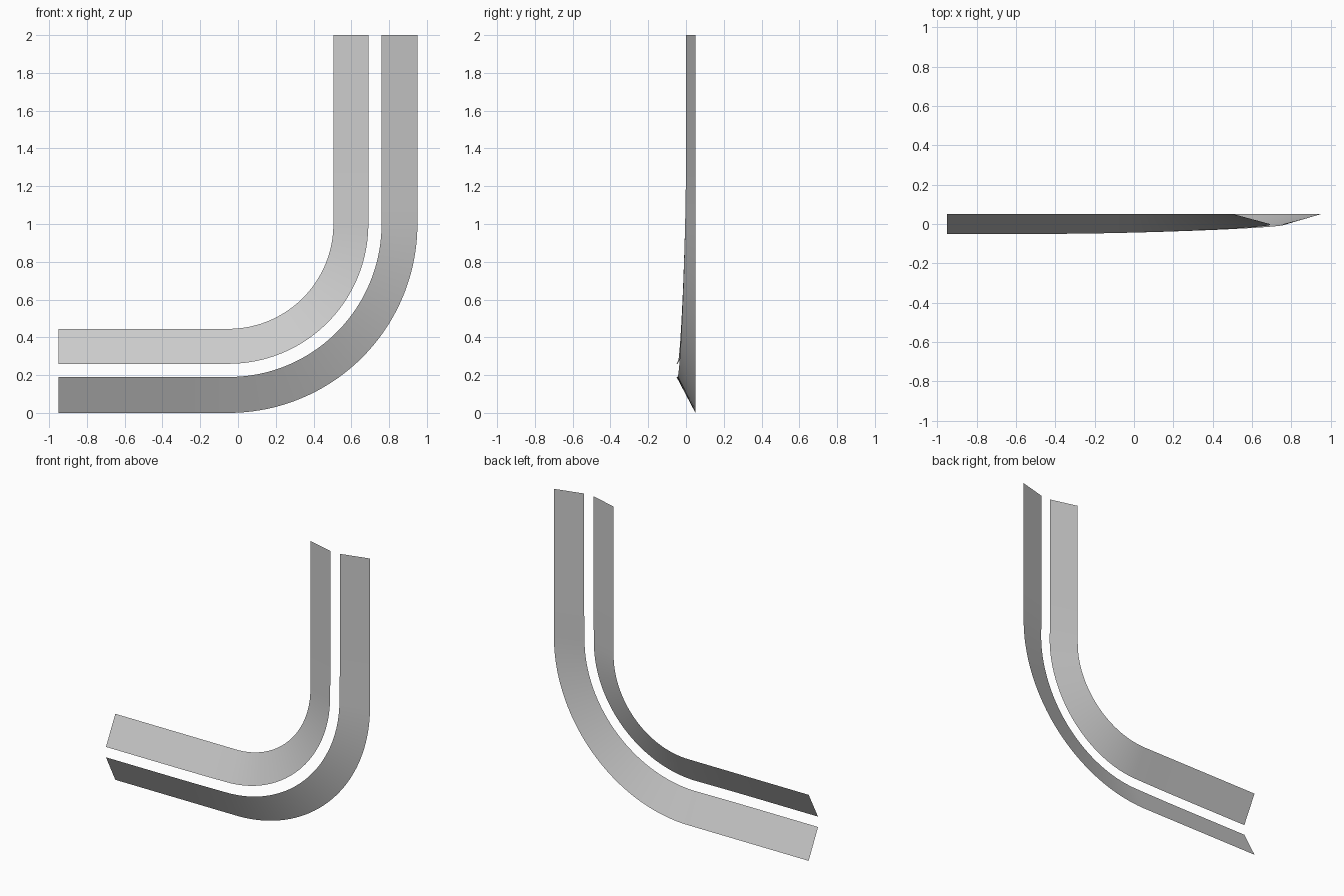
import bpy, math

if "Cube" in bpy.data.objects:
    bpy.data.objects.remove(bpy.data.objects["Cube"])

# shared path: straight run, quarter bend, straight rise
CX, CZ = -0.05, 1.0
X0, Z1 = -0.95, 2.0
R_MID = 0.78
Y_BACK = 0.05

mat = bpy.data.materials.new("light_grey")
mat.diffuse_color = (0.6, 0.6, 0.6, 1)
mat.use_nodes = True
mat.node_tree.nodes["Principled BSDF"].inputs["Base Color"].default_value = mat.diffuse_color


def ridge_y(s):
    # front edge eases back from -0.05 to 0 along the path
    t = min(max((s - 0.5) / 2.0, 0), 1)
    return -0.05 + 0.05 * t * t * (3 - 2 * t)


def stations(r):
    # (x, z, distance) along a path at radius r
    n = 18
    pts = [(X0 + (CX - X0) * i / n, CZ - r, 0.9 * i / n) for i in range(n)]
    m = 48
    for i in range(m + 1):
        a = math.pi / 2 * i / m
        pts.append((CX + r * math.sin(a), CZ - r * math.cos(a), 0.9 + a * R_MID))
    base = 0.9 + math.pi / 2 * R_MID
    for i in range(1, n + 1):
        d = (Z1 - CZ) * i / n
        pts.append((CX + r, CZ + d, base + d))
    return pts


def strip(name, r_back, r_front):
    back = [(x, Y_BACK, z) for x, z, s in stations(r_back)]
    front = [(x, ridge_y(s), z) for x, z, s in stations(r_front)]
    n = len(back)
    faces = []
    for i in range(n - 1):
        f = (i, i + 1, n + i + 1, n + i)
        faces.append(f if r_back > r_front else f[::-1])
    me = bpy.data.meshes.new(name)
    me.from_pydata(back + front, [], faces)
    me.materials.append(mat)
    me.shade_smooth()
    ob = bpy.data.objects.new(name, me)
    bpy.context.collection.objects.link(ob)


# two slanted ribbons forming an open V with a gap at the ridge
strip("outer_strip", 1.0, 0.81)
strip("inner_strip", 0.555, 0.74)
